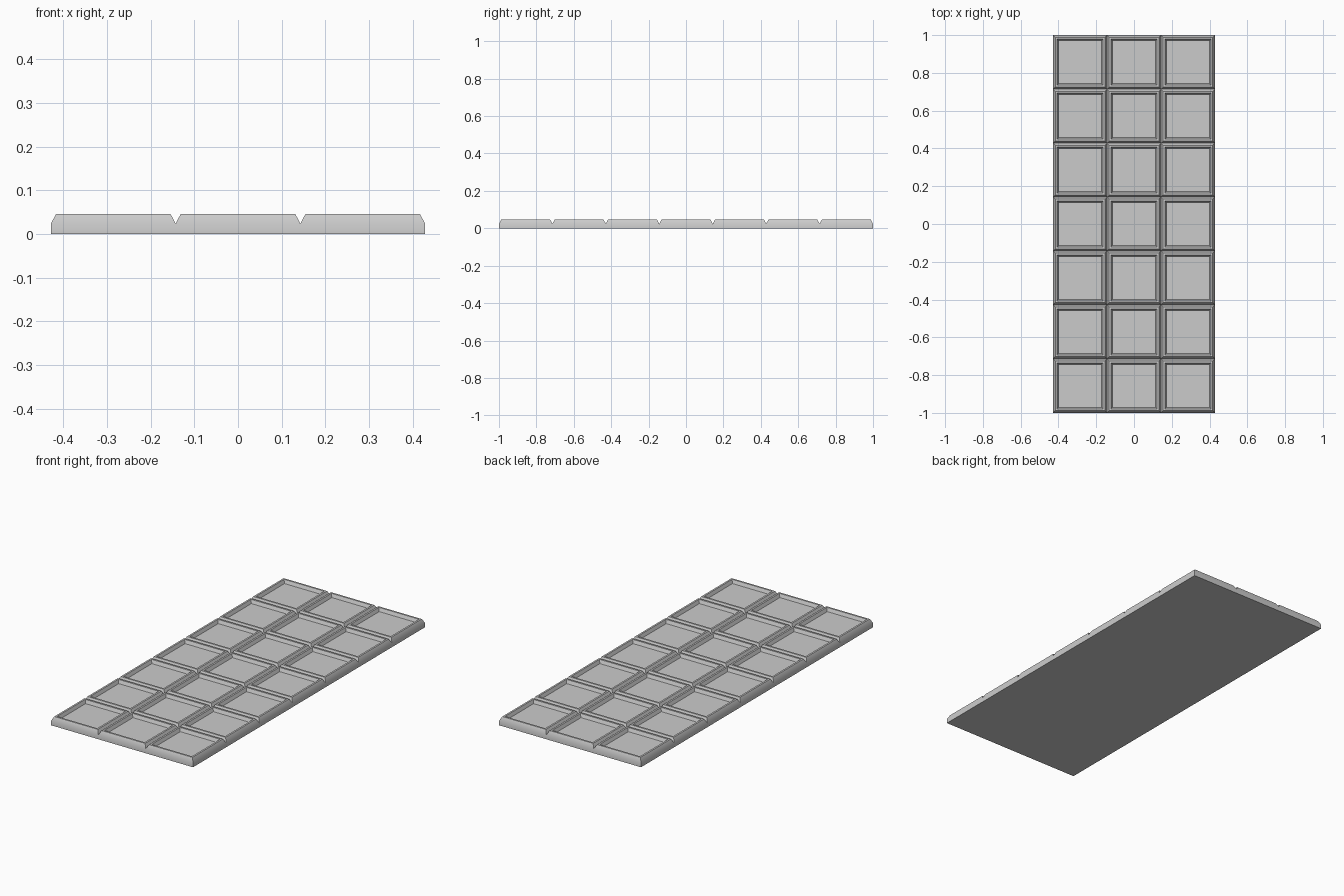
import bpy
import bmesh
import math

cube = bpy.data.objects.get("Cube")
if cube:
    bpy.data.objects.remove(cube, do_unlink=True)

COLUMNS, ROWS = 3, 7
PITCH = 2 / ROWS
BASE, TOP = 0.024, 0.046

grey = bpy.data.materials.new("plain grey")
grey.use_nodes = True
grey.diffuse_color = (0.6, 0.6, 0.6, 1)
grey.node_tree.nodes["Principled BSDF"].inputs["Base Color"].default_value = grey.diffuse_color

# Slab: one grid cell per segment, with straight sides down to the underside
bm = bmesh.new()
bmesh.ops.create_grid(bm, x_segments=COLUMNS, y_segments=ROWS, size=1)
for v in bm.verts:
    v.co = (v.co.x * COLUMNS * PITCH / 2, v.co.y, BASE)
cells = list(bm.faces)
rim = [e for e in bm.edges if e.is_boundary]
sides = bmesh.ops.extrude_edge_only(bm, edges=rim)["geom"]
for v in sides:
    if isinstance(v, bmesh.types.BMVert):
        v.co.z = 0
bmesh.ops.contextual_create(bm, geom=[e for e in bm.edges if e.is_boundary])


# Segments: sloped outside, flat rim, sloped recess
def step(inward, rise):
    bmesh.ops.inset_individual(bm, faces=cells, thickness=inward, use_even_offset=True)
    for face in cells:
        for v in face.verts:
            v.co.z += rise


step(0.0117, TOP - BASE)
step(0.010, 0)
step(0.008, -0.018)

bmesh.ops.recalc_face_normals(bm, faces=bm.faces)
mesh = bpy.data.meshes.new("segmented_bar")
bm.to_mesh(mesh)
bm.free()
mesh.materials.append(grey)
bar = bpy.data.objects.new("segmented_bar", mesh)
bpy.context.collection.objects.link(bar)

bpy.context.view_layer.objects.active = bar
bar.select_set(True)
bpy.ops.object.shade_smooth_by_angle(angle=math.radians(32))
